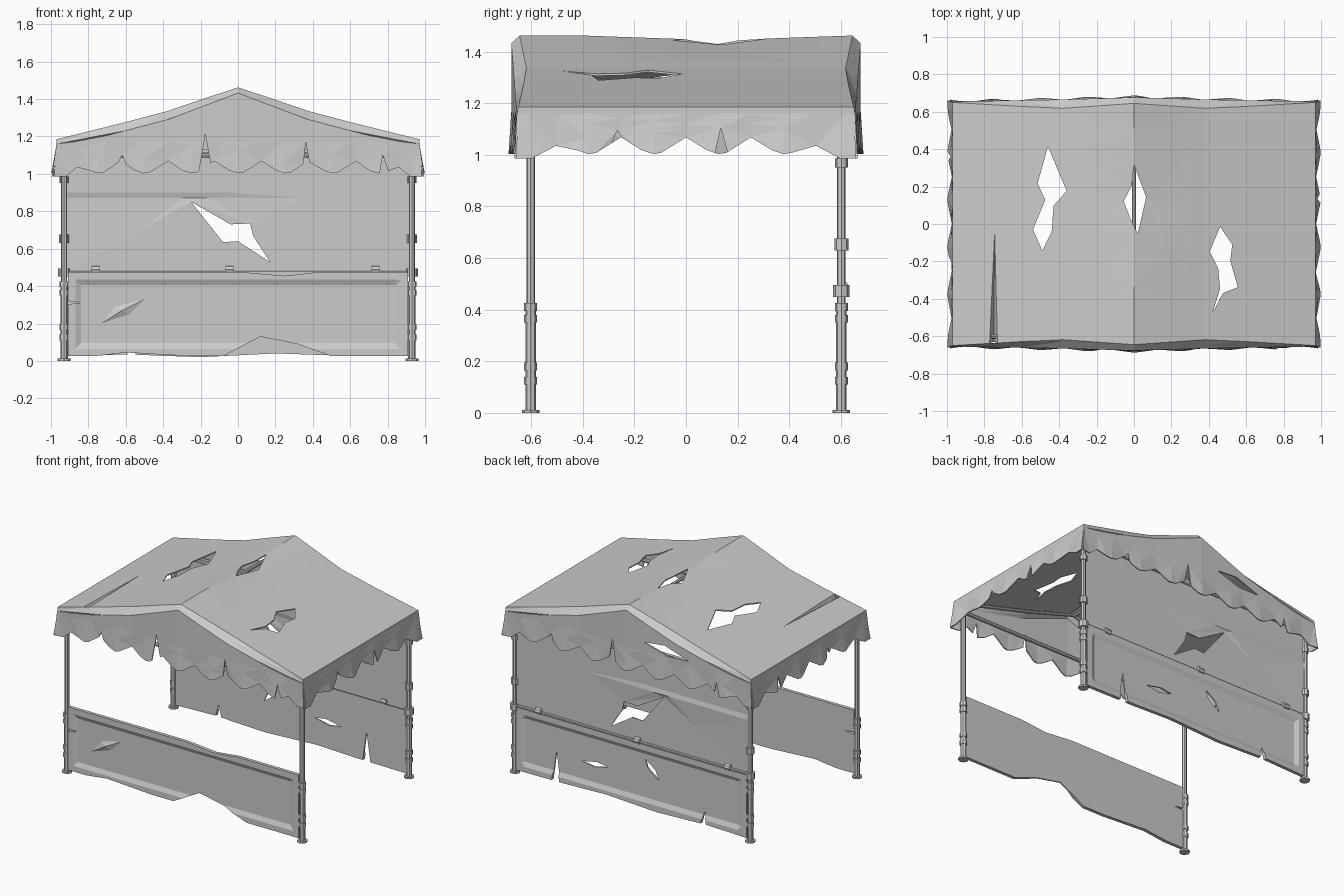
import bpy, bmesh
from math import cos, pi
from mathutils import Vector

if "Cube" in bpy.data.objects:
    bpy.data.objects.remove(bpy.data.objects["Cube"])


def interp(x, pts):
    if x <= pts[0][0]:
        return pts[0][1]
    for (a, p), (b, q) in zip(pts, pts[1:]):
        if x <= b:
            return p + (q - p) * (x - a) / (b - a)
    return pts[-1][1]


def finish(bm, name):
    bmesh.ops.recalc_face_normals(bm, faces=bm.faces[:])
    me = bpy.data.meshes.new(name)
    bm.to_mesh(me)
    bm.free()
    ob = bpy.data.objects.new(name, me)
    bpy.context.collection.objects.link(ob)
    return ob


def sheet(name, loops, cu, cv, fn):
    """Fill a flat outline with holes, cut fold lines, give it two sides and bend it by fn(u, v, side)."""
    bm = bmesh.new()
    for loop in loops:
        vs = [bm.verts.new((u, v, 0)) for u, v in loop]
        for a, b in zip(vs, vs[1:] + vs[:1]):
            bm.edges.new((a, b))
    bmesh.ops.triangle_fill(bm, use_beauty=True, use_dissolve=False, edges=bm.edges[:], normal=(0, 0, 1))
    for co, no in [((c, 0, 0), (1, 0, 0)) for c in cu] + [((0, c, 0), (0, 1, 0)) for c in cv]:
        bmesh.ops.bisect_plane(bm, geom=bm.verts[:] + bm.edges[:] + bm.faces[:], dist=1e-5,
                               plane_co=co, plane_no=no)
    bmesh.ops.triangulate(bm, faces=bm.faces[:])
    outer = bm.verts[:]
    ret = bmesh.ops.extrude_face_region(bm, geom=bm.faces[:], use_keep_orig=True)
    inner = [g for g in ret['geom'] if isinstance(g, bmesh.types.BMVert)]
    for side, group in enumerate((outer, inner)):
        for v in group:
            v.co = fn(v.co.x, v.co.y, side)
    return finish(bm, name)


def add_cyl(bm, a, b, r, n=8):
    a, b = Vector(a), Vector(b)
    d = b - a
    m = d.to_track_quat('Z', 'Y').to_matrix().to_4x4()
    m.translation = (a + b) / 2
    bmesh.ops.create_cone(bm, cap_ends=True, segments=n, radius1=r, radius2=r, depth=d.length, matrix=m)


def tear(line, x, top, w):
    """Cut a narrow upward slit into a bottom edge."""
    ends = [(x - w, interp(x - w, line)), (x, top), (x + w, interp(x + w, line))]
    return sorted([p for p in line if abs(p[0] - x) > w] + ends)


# Shared canopy profiles, all by distance from the ridge
TOP = [(0, 1.462), (.15, 1.413), (.38, 1.335), (.6, 1.277), (.97, 1.185)]
RIM = [(0, 1.432), (.37, 1.292), (.7, 1.205), (.87, 1.172), (.97, 1.16)]
EDGE_Y = [(0, .645), (.4, .617), (.97, .65)]
RIM_Y = [(0, .677), (.4, .665), (.97, .655)]
TH = .008


# Roof with torn holes
def roof(u, v, s):
    a, w = abs(u), abs(v)
    e, f = interp(a, EDGE_Y), interp(a, RIM_Y)
    z = interp(a, TOP) - .018 * max(0, 1 - abs(v - .12) / .5) * max(0, 1 - a / .3)
    if w <= .6301:
        return (u, v / .63 * e, z - s * TH)
    t = (w - .63) / .03
    y = e + (f - e) * t - s * t * TH
    return (u, y if v > 0 else -y, z + (interp(a, RIM) - z) * t - s * TH)


sheet("canopy_roof", [
    [(-.97, -.66), (.97, -.66), (.97, .66), (-.97, .66)],
    [(-.46, .42), (-.36, .18), (-.43, .1), (-.44, -.04), (-.49, -.145), (-.54, -.03), (-.475, .13), (-.515, .22)],
    [(0, .31), (.065, .14), (.02, -.05), (-.02, .03), (-.055, .12), (-.012, .2)],
    [(.46, -.015), (.525, -.11), (.515, -.2), (.555, -.34), (.475, -.375), (.42, -.485), (.46, -.35),
     (.45, -.24), (.405, -.15)],
    [(-.745, -.04), (-.73, -.628), (-.772, -.628)]],
    [0, -.15, .15, -.3, .3, -.38, .38, -.6, .6], [-.63, -.38, .12, .62, .63], roof)

# Sunken crease near the left eave
bm = bmesh.new()
a, b, c = [bm.verts.new(roof(*p, 0)) for p in ((-.745, -.04), (-.73, -.628), (-.772, -.628))]
d = bm.verts.new((-.75, -.63, 1.195))
bm.faces.new((a, d, b))
bm.faces.new((a, c, d))
finish(bm, "roof_crease")


# Scalloped valances
def scallops(half, highs, tears):
    line = [(-half, .985), (-half + .06, .985)]
    for i, h in enumerate(highs):
        line.append((h, 1.035 if i in (0, len(highs) - 1) else 1.068))
        if i < len(highs) - 1:
            m = (h + highs[i + 1]) / 2
            line += [(m - .045, 1.018), (m, 1.003), (m + .03, 1.008)]
    line += [(half - .06, .985), (half, .985)]
    for t in tears:
        line = tear(line, *t)
    return line


def gable(sy):
    def fn(u, v, s):
        t = min(1, max(0, (1.17 - v) / .17))
        out = interp(abs(u), RIM_Y) + .004 * t - .007 * t * cos(2 * pi * (abs(u) - .125) / .248)
        return (u * (1 + .014 * t), sy * (out - s * TH), v)
    return fn


def eave(sx):
    def fn(u, v, s):
        t = min(1, max(0, (1.16 - v) / .16))
        out = .97 + .018 * t - .011 * t * cos(2 * pi * u / .25)
        return (sx * (out - s * TH), u * (1 + .01 * t), v)
    return fn


gable_top = [(x, z) for x, z in RIM[::-1]] + [(-x, z) for x, z in RIM[1:]]
gh = [-.85, -.625, -.37, -.125, .125, .37, .625, .85]
gcuts = gh + [(p + q) / 2 for p, q in zip(gh, gh[1:])]
front_tears = [(-.615, 1.1, .02), (-.175, 1.21, .03), (.362, 1.17, .016), (.77, 1.1, .022)]
back_tears = [(.11, 1.2, .025), (.6, 1.1, .02), (-.7, 1.1, .02)]
back_hole = [(-.14, 1.24), (-.3, 1.255), (-.49, 1.19), (-.33, 1.185)]
sheet("front_valance", [scallops(.97, gh, front_tears) + gable_top], gcuts, [1.17], gable(-1))
sheet("back_valance", [scallops(.97, gh, back_tears) + gable_top, back_hole], gcuts, [1.17], gable(1))
eave_top = [(.655, 1.16), (.65, 1.185), (-.65, 1.185), (-.655, 1.16)]
eh = [-.5, -.25, 0, .25, .5]
ecuts = eh + [-.375, -.125, .125, .375]
for name, sx, ts in (("right_valance", 1, [(-.265, 1.095, .02), (.135, 1.105, .024)]),
                     ("left_valance", -1, [(.36, 1.1, .024), (-.2, 1.09, .02)])):
    sheet(name, [scallops(.653, eh, ts) + eave_top[1:3]], ecuts, [1.16], eave(sx))


# Lower panels with a recessed field on the outer face
def panel(sy):
    def fn(u, v, s):
        d = min(.91 - abs(u), v - .025, .475 - v)
        depth = min(1, max(0, (d - .04) / .03)) * .014
        return (u, sy * (.594 if s else .618 - depth), v)
    return fn


pu, pv = [-.87, -.84, .84, .87], [.065, .095, .405, .435]
base = [(-.91, .025), (-.77, .025), (-.6, .045), (-.25, .025), (-.08, .025), (.12, .13), (.32, .09),
        (.5, .025), (.91, .025)]
sheet("front_panel", [base + [(.91, .475), (.43, .475), (.25, .455), (.02, .475), (-.91, .475),
                              (-.91, .32), (-.84, .312), (-.91, .302)]], pu, pv, panel(-1))
base = [(-.91, .025), (-.6, .035), (-.2, .02), (.2, .04), (.5, .03), (.91, .025)]
base = tear(tear(base, .6, .24, .03), -.57, .12, .022)
sheet("back_panel", [base + [(.91, .475), (-.91, .475)],
                     [(.4, .22), (.3, .205), (.19, .23), (.28, .245)],
                     [(-.1, .37), (-.12, .31), (-.21, .24), (-.18, .31)]], pu, pv, panel(1))

# Fabric fold on the front panel
bm = bmesh.new()
ring = [bm.verts.new((x, -.604, z)) for x, z in ((-.73, .2), (-.58, .25), (-.5, .33), (-.66, .29))]
mid = bm.verts.new((-.62, -.619, .27))
for p, q in zip(ring, ring[1:] + ring[:1]):
    bm.faces.new((p, q, mid))
finish(bm, "panel_fold")

# Upper back wall with a large rip and shallow creases
sheet("back_wall", [[(-.92, .48), (.92, .48), (.92, 1.13), (-.92, 1.13)],
                    [(-.25, .85), (-.08, .635), (0, .64), (.17, .53), (.08, .67), (.065, .735), (-.04, .73)]],
      [-.5, .45], [.87, .9],
      lambda u, v, s: (u, .606 - s * TH + (.008 if .86 < v < .88 and u < 0 else 0), v))

# Telescopic corner poles with collars and feet
for fb, sy in (("front", -1), ("back", 1)):
    for lr, sx in (("left", -1), ("right", 1)):
        x, y = sx * .93, sy * .602
        bm = bmesh.new()
        parts = [(0, .012, .034), (.012, .42, .02), (.42, 1.18, .017)]
        parts += [(z - .015, z + .015, .025) for z in (.125, .18, .365, .41)]
        if sy > 0:
            parts += [(.45, .495, .032), (.63, .675, .027), (.95, .985, .025)]
        for z0, z1, r in parts:
            add_cyl(bm, (x, y, z0), (x, y, z1), r)
        finish(bm, f"{fb}_{lr}_pole")

# Roof frame: beams, rafters and ridge bar
bm = bmesh.new()
for y in (-.602, .602):
    add_cyl(bm, (-.93, y, 1.1), (.93, y, 1.1), .013)
    for sx in (-1, 1):
        add_cyl(bm, (sx * .93, y, 1.16), (sx * .38, y, 1.305), .012)
        add_cyl(bm, (sx * .38, y, 1.305), (0, y, 1.42), .012)
add_cyl(bm, (0, -.602, 1.415), (0, .602, 1.415), .012)
finish(bm, "roof_frame")

# Back rail with clips
bm = bmesh.new()
add_cyl(bm, (-.93, .606, .48), (.93, .606, .48), .01)
for x in (-.76, -.045, .735):
    add_cyl(bm, (x - .022, .608, .488), (x + .022, .608, .488), .023)
finish(bm, "back_rail")
